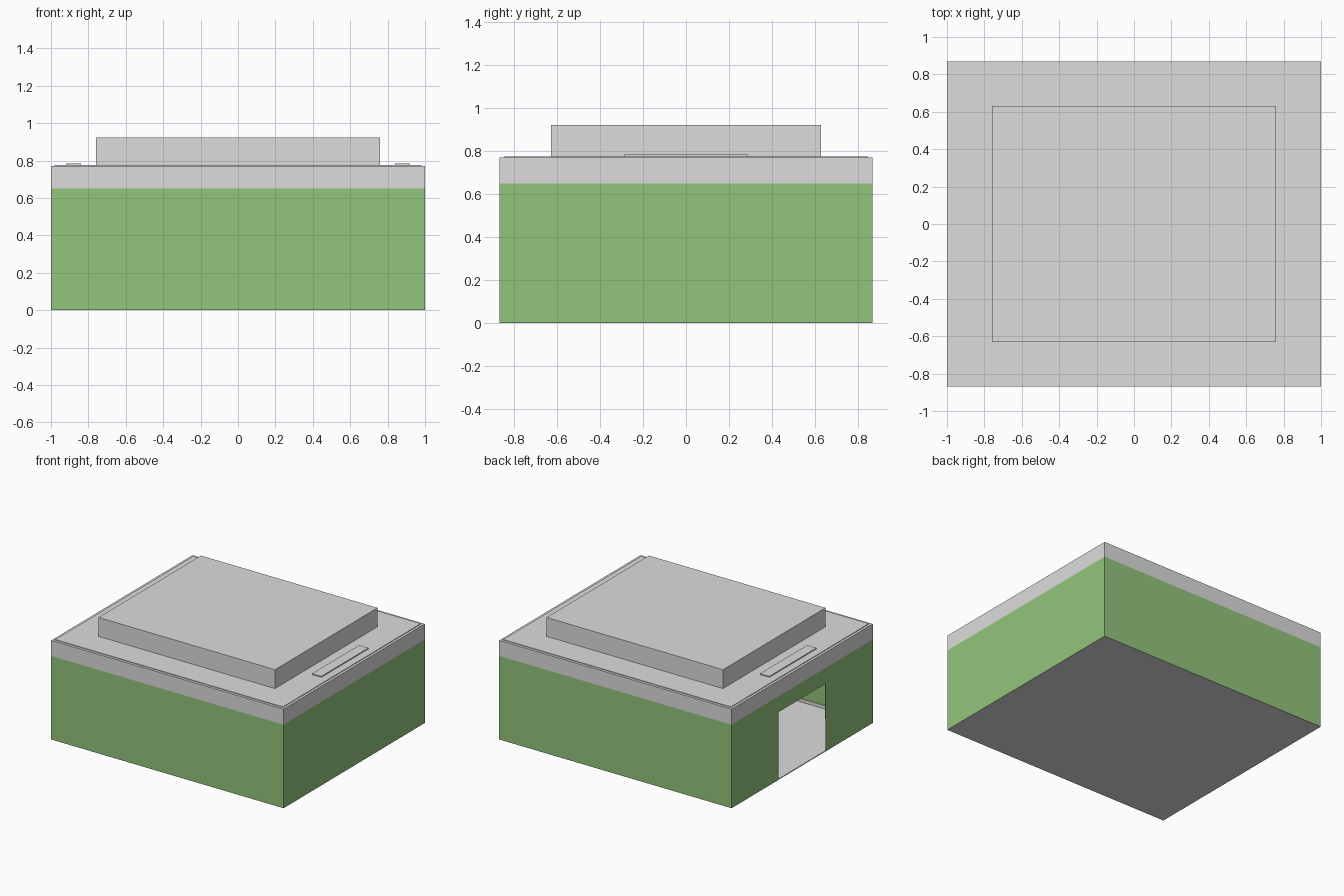
import bpy, bmesh

old = bpy.data.objects.get("Cube")
if old:
    bpy.data.objects.remove(old, do_unlink=True)

HX, HY = 1.0, 0.868          # half width and half depth
WALL_TOP, BAND = 0.771, 0.65
DOOR_HALF, DOOR_TOP = 0.29, 0.527


def material(name, color):
    m = bpy.data.materials.new(name)
    m.use_nodes = True
    m.diffuse_color = color
    bsdf = next(n for n in m.node_tree.nodes if n.type == 'BSDF_PRINCIPLED')
    bsdf.inputs["Base Color"].default_value = color
    return m


grey = material("light_grey", (0.72, 0.72, 0.72, 1))
green = material("leaf_green", (0.29, 0.56, 0.20, 1))


def add_object(name, bm, mats):
    mesh = bpy.data.meshes.new(name)
    bm.to_mesh(mesh)
    bm.free()
    for m in mats:
        mesh.materials.append(m)
    ob = bpy.data.objects.new(name, mesh)
    bpy.context.collection.objects.link(ob)
    return ob


def box_bmesh(x0, x1, y0, y1, z0, z1):
    bm = bmesh.new()
    bmesh.ops.create_cube(bm, size=1)
    for v in bm.verts:
        v.co.x = x1 if v.co.x > 0 else x0
        v.co.y = y1 if v.co.y > 0 else y0
        v.co.z = z1 if v.co.z > 0 else z0
    return bm


def box(name, *bounds):
    return add_object(name, box_bmesh(*bounds), [grey])


# Hollow building shell, sliced at the colour band and the doorway
bm = box_bmesh(-HX, HX, -HY, HY, 0, WALL_TOP)
cuts = [((0, 0, BAND), (0, 0, 1)), ((0, 0, DOOR_TOP), (0, 0, 1)),
        ((0, DOOR_HALF, 0), (0, 1, 0)), ((0, -DOOR_HALF, 0), (0, 1, 0))]
for point, normal in cuts:
    bmesh.ops.bisect_plane(bm, geom=bm.verts[:] + bm.edges[:] + bm.faces[:],
                           plane_co=point, plane_no=normal)
bm.normal_update()
doorway = []
for f in bm.faces:
    c = f.calc_center_median()
    f.material_index = int(abs(f.normal.z) < 0.5 and c.z < BAND)
    if f.normal.x < -0.5 and abs(c.y) < DOOR_HALF and c.z < DOOR_TOP:
        doorway.append(f)
bmesh.ops.delete(bm, geom=doorway, context='FACES')
shell = add_object("building_shell", bm, [grey, green])
thick = shell.modifiers.new("wall_thickness", 'SOLIDIFY')
thick.thickness = 0.006
thick.offset = -1

# Low skirting along the inner walls
for side, name in ((-1, "front"), (1, "back")):
    a, b = sorted((side * (HY - 0.004), side * (HY - 0.01)))
    box(name + "_skirting", -HX + 0.01, HX - 0.01, a, b, 0.004, 0.03)
box("left_skirting", HX - 0.01, HX - 0.004, -HY + 0.01, HY - 0.01, 0.004, 0.03)

# Roof deck set in from the edge, with the raised block on it
box("roof_deck", -HX + 0.02, HX - 0.02, -HY + 0.02, HY - 0.02, WALL_TOP - 0.003, 0.776)
box("roof_block", -0.76, 0.76, -0.63, 0.63, 0.774, 0.923)

# Narrow vent plates on both sides of the block
for side, name in ((-1, "right"), (1, "left")):
    a, b = sorted((side * 0.84, side * 0.92))
    box(name + "_roof_plate", a, b, -0.29, 0.29, 0.774, 0.784)
